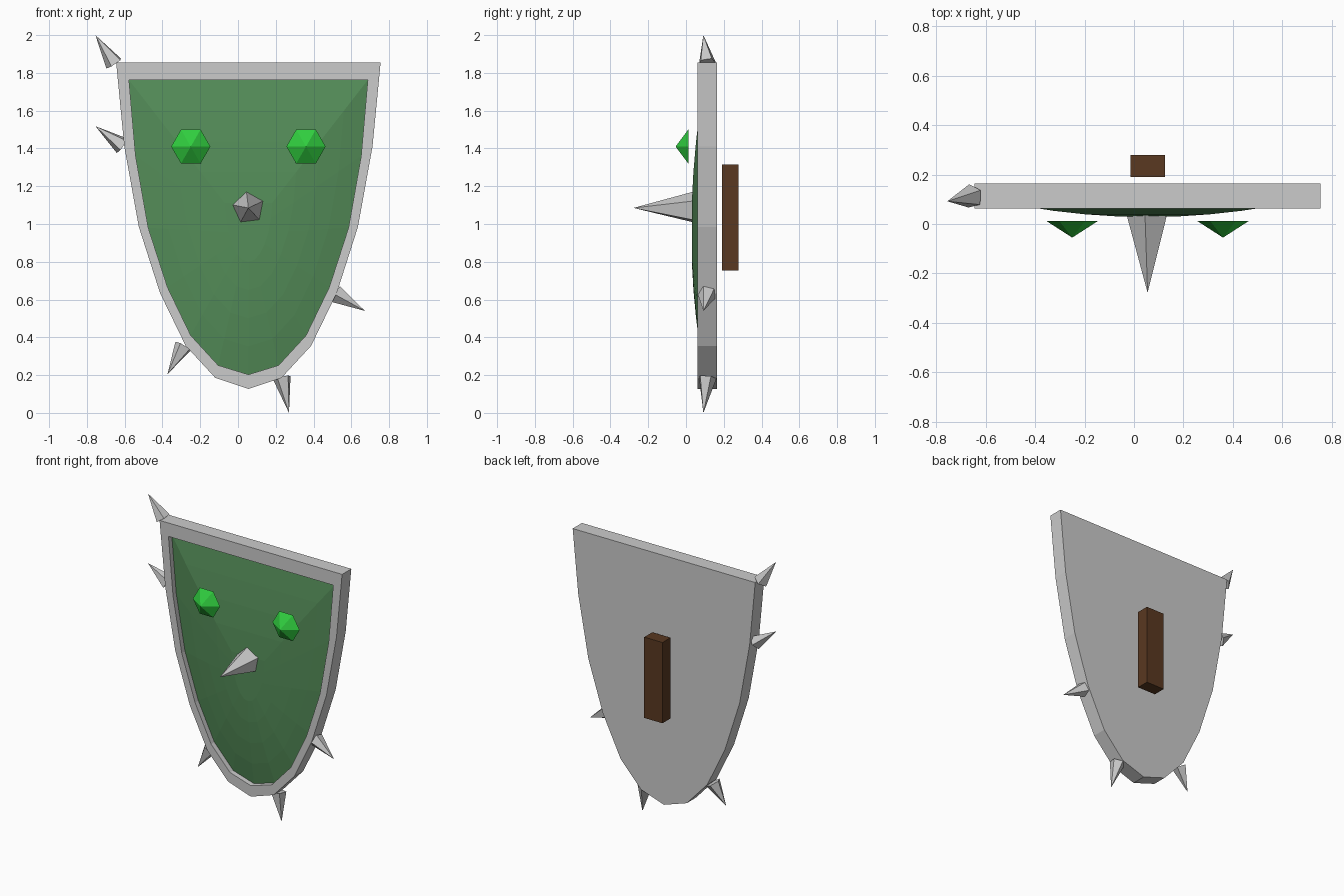
import bpy, bmesh, math
from mathutils import Vector, Matrix

if "Cube" in bpy.data.objects:
    bpy.data.objects.remove(bpy.data.objects["Cube"])

CX = 0.055  # shield centre line


def material(name, rgb):
    m = bpy.data.materials.new(name)
    m.diffuse_color = (*rgb, 1)
    m.use_nodes = True
    m.node_tree.nodes["Principled BSDF"].inputs["Base Color"].default_value = m.diffuse_color
    return m


def finish(name, bm, mat=None):
    bmesh.ops.recalc_face_normals(bm, faces=bm.faces)
    me = bpy.data.meshes.new(name)
    bm.to_mesh(me)
    bm.free()
    ob = bpy.data.objects.new(name, me)
    bpy.context.collection.objects.link(ob)
    if mat:
        me.materials.append(mat)
    return ob


def cone(name, base, tip, radius, sides, roll=0, mat=None):
    base, tip = Vector(base), Vector(tip)
    axis = tip - base
    bm = bmesh.new()
    bmesh.ops.create_cone(bm, cap_ends=True, segments=sides, radius1=radius, radius2=0,
                          depth=axis.length)
    bmesh.ops.remove_doubles(bm, verts=bm.verts, dist=1e-5)
    rot = axis.to_track_quat('Z', 'Y').to_matrix().to_4x4()
    bm.transform(Matrix.Translation((base + tip) / 2) @ rot @ Matrix.Rotation(math.radians(roll), 4, 'Z'))
    return finish(name, bm, mat)


def outline(half):
    # mirror a half profile (top corner down to bottom point) into a closed loop
    return [(CX + w, z) for w, z in half] + [(CX - w, z) for w, z in half[-2::-1]]


def ring(bm, pts, y):
    return [bm.verts.new((x, y, z)) for x, z in pts]


def bridge(bm, a, b):
    n = len(a)
    for i in range(n):
        j = (i + 1) % n
        bm.faces.new((a[i], a[j], b[j], b[i]))


green = material("panel_green", (0.09, 0.27, 0.10))
bright = material("eye_green", (0.03, 0.62, 0.05))
brown = material("wood", (0.10, 0.04, 0.015))

outer = outline([(0.70, 1.855), (0.657, 1.41), (0.58, 0.985), (0.468, 0.635),
                 (0.332, 0.355), (0.175, 0.185), (0, 0.127)])
inner = outline([(0.632, 1.762), (0.597, 1.36), (0.53, 0.98), (0.428, 0.665),
                 (0.305, 0.41), (0.16, 0.252), (0, 0.203)])

# rim with closed back and a shallow recess at the front
bm = bmesh.new()
back = ring(bm, outer, 0.163)
front = ring(bm, outer, 0.062)
lip = ring(bm, inner, 0.062)
floor = ring(bm, inner, 0.11)
for a, b in ((back, front), (front, lip), (lip, floor)):
    bridge(bm, a, b)
bm.faces.new(back)
bm.faces.new(floor)
finish("shield_rim", bm)

# domed front panel: concentric rings bulging forward
bm = bmesh.new()
cz = 0.95
prev = None
for t in (1, 0.8, 0.6, 0.4, 0.2):
    pts = [(CX + (x - CX) * t, cz + (z - cz) * t) for x, z in inner]
    cur = ring(bm, pts, 0.098 - 0.07 * (1 - t * t))
    if prev:
        bridge(bm, prev, cur)
    prev = cur
bm.faces.new(prev)
panel = finish("front_panel", bm, green)
for f in panel.data.polygons:
    if f.normal.y > 0:
        panel.data.flip_normals()
        break

# eyes and central spike
for side, s in (("left", -1), ("right", 1)):
    x = CX + s * 0.305
    cone(side + "_eye", (x, 0.012, 1.41), (x, -0.055, 1.41), 0.104, 6, 90, bright)
cone("centre_spike", (CX, 0.05, 1.085), (CX, -0.278, 1.085), 0.09, 5, 7)

# spikes around the rim: base x, z and tip x, z
for i, (bx, bz, tx, tz) in enumerate([(-0.655, 1.85, -0.755, 2.0), (-0.612, 1.415, -0.755, 1.518),
                                      (-0.288, 0.353, -0.373, 0.206), (0.233, 0.188, 0.27, 0.0),
                                      (0.518, 0.63, 0.672, 0.54)]):
    cone(f"rim_spike_{i + 1}", (bx, 0.112, bz), (tx, 0.092, tz), 0.05, 5, 20)

# wooden handle at the back
bm = bmesh.new()
bmesh.ops.create_cube(bm, size=1)
bm.transform(Matrix.Translation((CX, 0.235, 1.035)) @ Matrix.Diagonal((0.14, 0.088, 0.56, 1)))
finish("handle", bm, brown)
